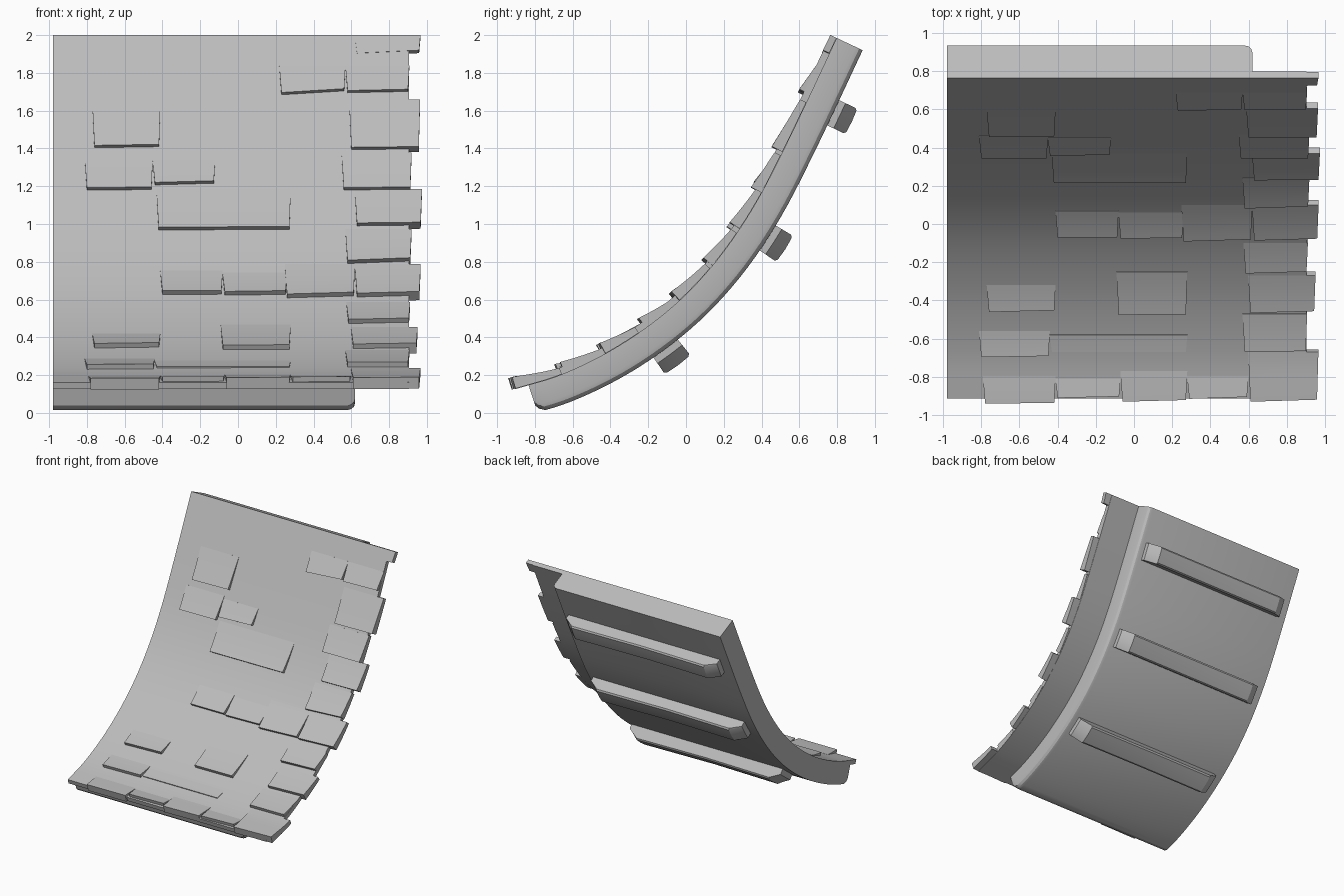
import bpy, bmesh, math, random
from mathutils import Vector

random.seed(4)
cube = bpy.data.objects.get("Cube")
if cube:
    bpy.data.objects.remove(cube, do_unlink=True)

grey = bpy.data.materials.new("weathered grey")
grey.use_nodes = True
grey.diffuse_color = (0.5, 0.5, 0.5, 1)
grey.node_tree.nodes["Principled BSDF"].inputs["Base Color"].default_value = (0.5, 0.5, 0.5, 1)

# Upper roof profile as (y, z), eave to ridge
PROFILE = [(-0.915, 0.162), (-0.69, 0.23), (-0.45, 0.342), (-0.24, 0.475), (-0.05, 0.63),
           (0.11, 0.80), (0.245, 0.98), (0.37, 1.185), (0.495, 1.43), (0.615, 1.68), (0.765, 2.0)]
EAVE, RIDGE = PROFILE[0][0], PROFILE[-1][0]


def slope_at(i):
    a, b = PROFILE[max(i - 1, 0)], PROFILE[min(i + 1, len(PROFILE) - 1)]
    return (b[1] - a[1]) / (b[0] - a[0])


def curve(y):
    """Height and slope of the roof, continued straight past both ends."""
    if y <= EAVE:
        return PROFILE[0][1] + (y - EAVE) * slope_at(0), slope_at(0)
    if y >= RIDGE:
        m = slope_at(len(PROFILE) - 1)
        return PROFILE[-1][1] + (y - RIDGE) * m, m
    i = max(k for k in range(len(PROFILE) - 1) if PROFILE[k][0] <= y)
    (y0, z0), (y1, z1) = PROFILE[i], PROFILE[i + 1]
    h, m0, m1 = y1 - y0, slope_at(i), slope_at(i + 1)
    t = (y - y0) / h
    z = ((2*t**3 - 3*t*t + 1) * z0 + (t**3 - 2*t*t + t) * h * m0
         + (3*t*t - 2*t**3) * z1 + (t**3 - t*t) * h * m1)
    return z, m0 + (m1 - m0) * t


def on_roof(x, y, depth):
    """Point at a depth below the roof surface, measured square to it."""
    z, m = curve(y)
    n = Vector((0, m, -1)).normalized()
    return Vector((x, y, z)) + n * depth


def sweep(name, rings):
    """Closed solid joining rings of (x, y, depth) points."""
    bm = bmesh.new()
    loops = [[bm.verts.new(on_roof(*p)) for p in ring] for ring in rings]
    n = len(loops[0])
    for a, b in zip(loops, loops[1:]):
        for i in range(n):
            j = (i + 1) % n
            bm.faces.new((a[i], a[j], b[j], b[i]))
    bm.faces.new(loops[0])
    bm.faces.new(loops[-1])
    bmesh.ops.recalc_face_normals(bm, faces=bm.faces)
    mesh = bpy.data.meshes.new(name)
    bm.to_mesh(mesh)
    bm.free()
    mesh.materials.append(grey)
    obj = bpy.data.objects.new(name, mesh)
    bpy.context.collection.objects.link(obj)
    bpy.ops.object.select_all(action='DESELECT')
    obj.select_set(True)
    bpy.context.view_layer.objects.active = obj
    bpy.ops.object.shade_smooth_by_angle(angle=math.radians(28))
    return obj


def steps(a, b, n):
    return [a + (b - a) * i / n for i in range(n + 1)]


# Thin roof skin that overhangs the eave and one side
SKIN = 0.038
LEFT, SIDE, EDGE = -0.98, 0.62, 0.905
sweep("roof_skin", [[(LEFT, y, 0), (EDGE, y, 0), (EDGE, y, SKIN), (LEFT, y, SKIN)]
                    for y in steps(EAVE, RIDGE, 40)])


# Thick slab with rounded side edge and softened eave edge
def slab_ring(y, depth):
    r = 0.04
    arc = [(SIDE - r + r * math.cos(a), y, depth - r + r * math.sin(a))
           for a in steps(0, math.pi / 2, 3)]
    return [(LEFT, y, SKIN - 0.004), (SIDE, y, SKIN - 0.004)] + arc + [(LEFT, y, depth)]


slab = [slab_ring(-0.845, 0.15), slab_ring(-0.832, 0.172)]
slab += [slab_ring(y, 0.188) for y in steps(-0.805, RIDGE, 40)]
sweep("roof_slab", slab)

# Back battens with tapered ends
for k, yc in enumerate((-0.22, 0.275, 0.61)):
    half = 0.073 / math.hypot(1, curve(yc)[1])
    rings = []
    for s, outer in ((-1, 0.283), (-0.85, 0.294), (0, 0.297), (0.85, 0.294), (1, 0.283)):
        y = yc + s * half
        rings.append([(-0.89, y, 0.17), (0.55, y, 0.17), (0.55, y, 0.225), (0.46, y, outer),
                      (-0.2, y, outer - 0.008), (-0.80, y, outer), (-0.89, y, 0.235)])
    sweep(f"batten_{k + 1}", rings)


# Shingles: flush at the top, lifted at the lower edge
def shingle(name, x0, x1, low, high, lift=0.027):
    tilt = random.uniform(0.0, 0.012)
    rings = []
    for t in steps(0, 1, 6):
        y = low + 0.012 + (high - low - 0.012) * t
        rise = lift * (1 - t) + 0.001
        flare = 0.012 * t
        shift = tilt * (1 - t)
        xa, xb = x0 + 0.01 - flare, x1 - 0.008 + flare * 0.6
        rings.append([(xa, y, -rise), (xb, y + shift, -rise),
                      (xb, y + shift, SKIN - 0.003), (xa, y, SKIN - 0.003)])
    sweep(name, rings)


FIELD = [(-0.77, -0.41, 0.47, 0.60), (-0.81, -0.45, 0.355, 0.46), (-0.45, -0.12, 0.37, 0.45),
         (-0.43, 0.28, 0.225, 0.37), (-0.41, -0.08, -0.065, 0.07), (-0.08, 0.26, -0.07, 0.06),
         (0.25, 0.62, -0.085, 0.10), (0.22, 0.57, 0.605, 0.69), (-0.77, -0.41, -0.46, -0.32),
         (-0.09, 0.28, -0.475, -0.25), (-0.81, -0.44, -0.70, -0.56)]
RAKE = [(0.57, 0.908, 0.61, 0.69), (0.59, 0.965, 0.465, 0.605), (0.55, 0.92, 0.355, 0.47),
        (0.62, 0.975, 0.24, 0.37), (0.57, 0.92, 0.09, 0.24), (0.62, 0.968, -0.08, 0.10),
        (0.575, 0.912, -0.255, -0.10), (0.60, 0.952, -0.465, -0.27), (0.57, 0.908, -0.67, -0.47)]
EAVES = [(-0.79, -0.41, -0.945, -0.80), (-0.41, -0.07, -0.915, -0.81), (-0.07, 0.28, -0.935, -0.77),
         (0.28, 0.60, -0.92, -0.80), (0.60, 0.967, -0.935, -0.67)]
for group, rows in (("field", FIELD), ("rake", RAKE), ("eave", EAVES)):
    for k, row in enumerate(rows):
        shingle(f"{group}_shingle_{k + 1}", *row)

# Barely lifted course above the eave, and the end shingle at the ridge
shingle("low_course_shingle", -0.44, 0.28, -0.68, -0.58, 0.006)
shingle("ridge_shingle", 0.62, 0.967, 0.708, RIDGE, 0.001)
